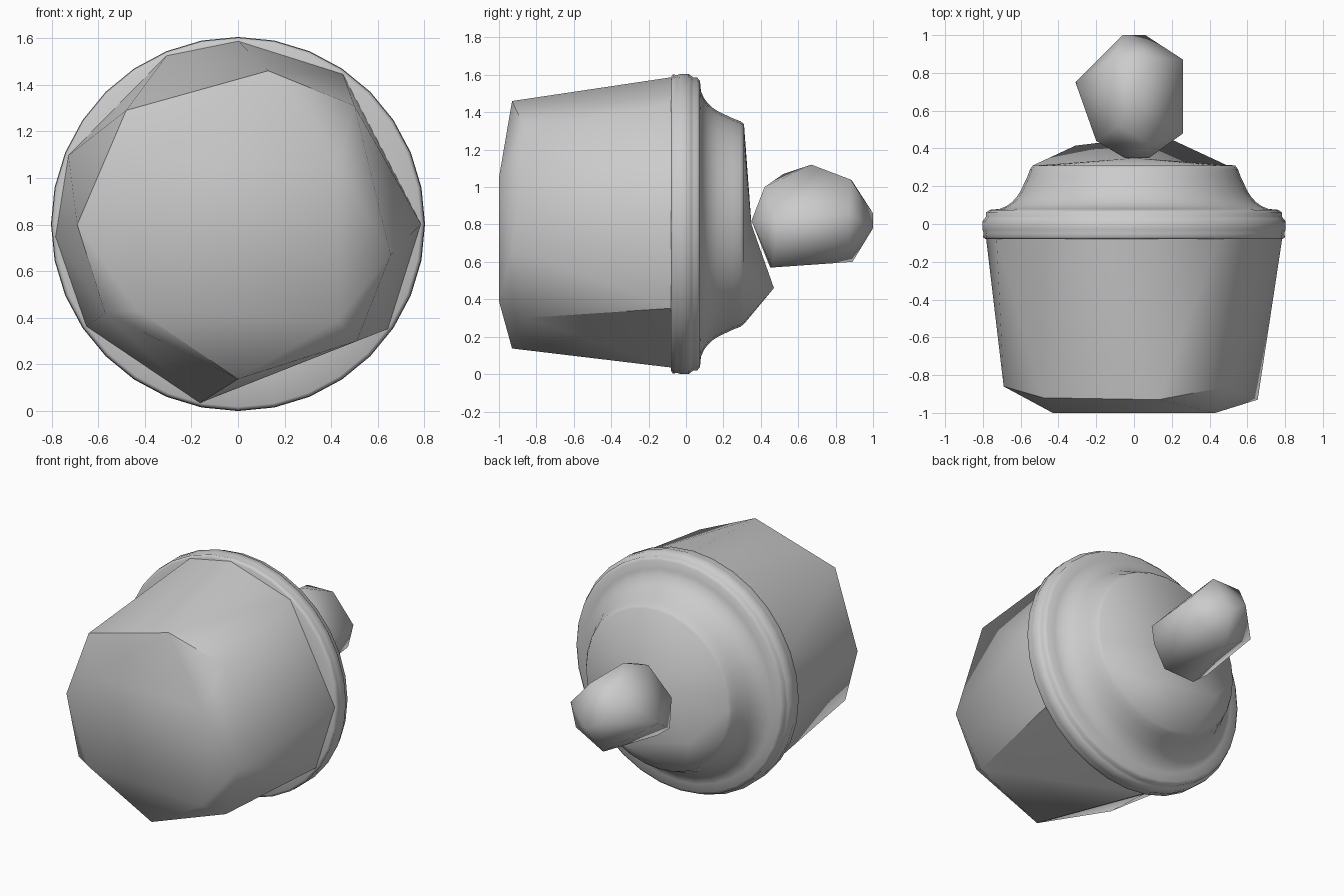
import bpy, bmesh, math
from mathutils import Vector
from mathutils.geometry import delaunay_2d_cdt

if "Cube" in bpy.data.objects:
    bpy.data.objects.remove(bpy.data.objects["Cube"])

CZ = 0.8025  # height of the long axis, which runs along y


def add_object(name, bm, angle):
    bmesh.ops.recalc_face_normals(bm, faces=bm.faces)
    mesh = bpy.data.meshes.new(name)
    bm.to_mesh(mesh)
    bm.free()
    ob = bpy.data.objects.new(name, mesh)
    bpy.context.collection.objects.link(ob)
    bpy.ops.object.select_all(action='DESELECT')
    ob.select_set(True)
    bpy.context.view_layer.objects.active = ob
    bpy.ops.object.shade_smooth_by_angle(angle=math.radians(angle))
    return ob


def spin_profile(bm, profile, steps=32):
    verts = [bm.verts.new((r, y, CZ)) for y, r in profile]
    edges = [bm.edges.new(p) for p in zip(verts, verts[1:])]
    bmesh.ops.spin(bm, geom=verts + edges, cent=(0, 0, CZ), axis=(0, 1, 0),
                   angle=math.tau, steps=steps, use_duplicate=False)


def hull(name, points, angle):
    bm = bmesh.new()
    for p in points:
        bm.verts.new(p)
    res = bmesh.ops.convex_hull(bm, input=bm.verts)
    loose = {v for v in res["geom_interior"] + res["geom_unused"]
             if isinstance(v, bmesh.types.BMVert)}
    bmesh.ops.delete(bm, geom=list(loose), context='VERTS')
    return add_object(name, bm, angle)


def ring(angles, r, y):
    return [(r * math.cos(math.radians(a)), y, CZ + r * math.sin(math.radians(a)))
            for a in angles]


# Round rim with a stepped, flared shoulder
lid = bmesh.new()
spin_profile(lid, [
    (-.08, .60), (-.08, .785), (-.07, .80), (-.05, .796), (-.03, .8025), (.015, .8025),
    (.03, .79), (.04, .783), (.06, .783), (.075, .765), (.08, .71), (.095, .675),
    (.115, .647), (.14, .623), (.17, .603), (.21, .584), (.25, .565), (.29, .55),
    (.31, .535)])

# Uneven cap closing the shoulder
cap_points = ring([i * 11.25 for i in range(32)], .535, .31)
cap_points += [(0, .35, .80), (.15, .47, .46), (-.31, .415, .56)]
flat = [Vector((x, z)) for x, y, z in cap_points]
cap_verts = [lid.verts.new(p) for p in cap_points]
for f in delaunay_2d_cdt(flat, [], [], 0, 1e-6)[2]:
    lid.faces.new([cap_verts[i] for i in f])
bmesh.ops.remove_doubles(lid, verts=lid.verts, dist=0.0005)
add_object("lid", lid, 80)

# Faceted tapering body in front of the rim
body = ring([0, 55, 90, 113, 158, 184, 214, 258, 325], .785, -.075)
body += [(-.48, -.92, 1.29), (.13, -.93, 1.46), (.5, -.86, 1.31), (.655, -.93, .67),
         (.51, -.86, .30), (0, -.93, .137), (-.57, -.9, .42), (-.69, -.86, .80)]
body += [(-.43, -1, 1.05), (.43, -1, 1.05), (.43, -1, .39), (-.43, -1, .43)]
hull("body", body, 40)

# Faceted knob at the back
hull("knob", [
    (-.06, 1, .86), (.06, 1, .78), (.26, .87, .86), (.22, .87, .70), (.26, .48, .82),
    (.24, .48, .70), (.08, .35, .82), (-.05, .35, .82), (-.2, .44, .85),
    (-.2, .46, .65), (-.31, .75, .82), (-.1, .89, 1.03), (.1, .88, 1.04),
    (0, .67, 1.12), (-.08, .52, 1.07), (.08, .42, 1.0),
    (-.1, .45, .57), (.14, .46, .57), (0, .89, .60)], 60)
